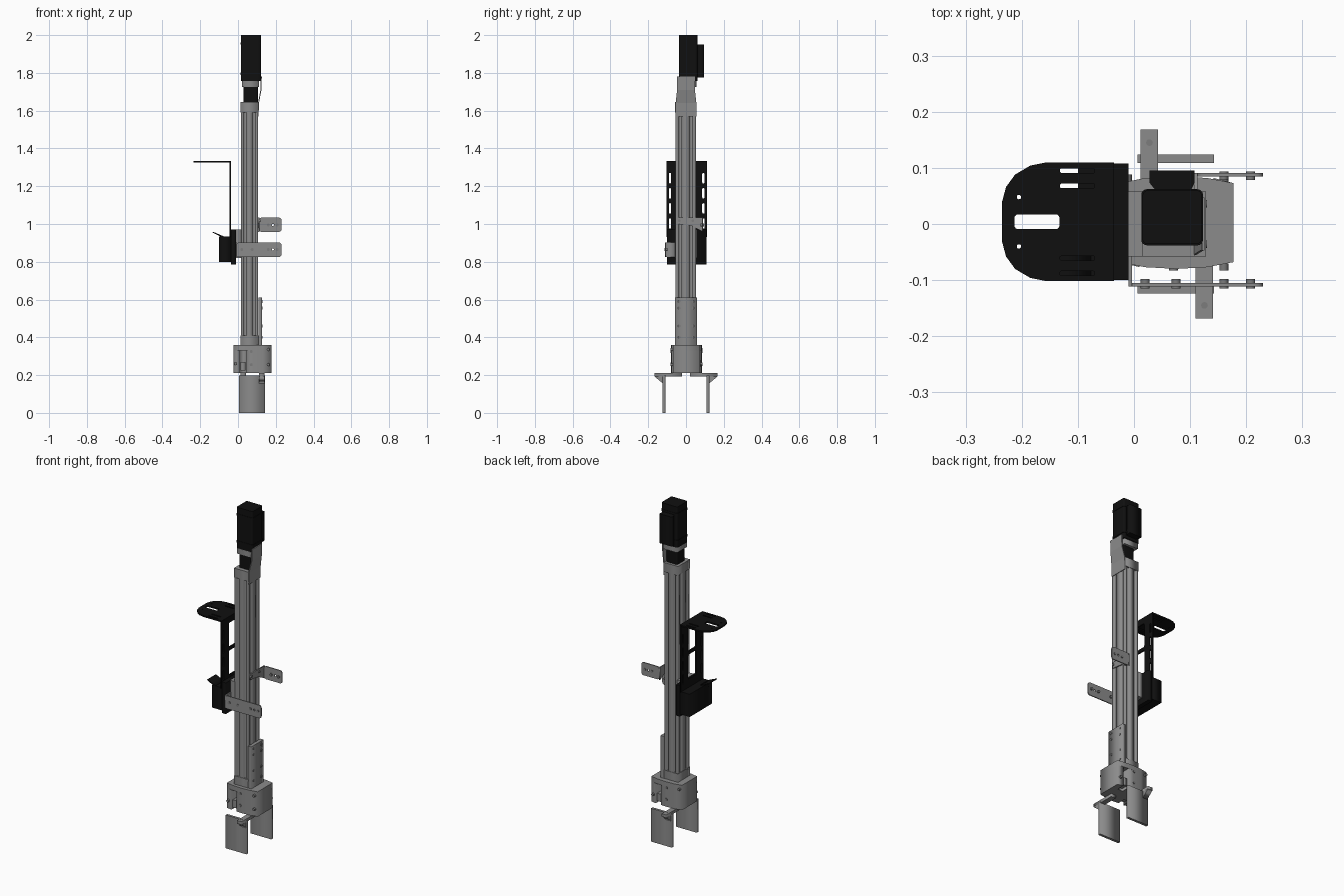
import bpy, math
from mathutils import Matrix

cube = bpy.data.objects.get("Cube")
if cube:
    bpy.data.objects.remove(cube, do_unlink=True)


def material(name, value):
    m = bpy.data.materials.new(name)
    m.use_nodes = True
    m.diffuse_color = (value, value, value, 1)
    m.node_tree.nodes["Principled BSDF"].inputs["Base Color"].default_value = (value, value, value, 1)
    return m


GREY = material("machined_grey", 0.26)
STEEL = material("bolt_grey", 0.2)
BLACK = material("matte_black", 0.005)

# Sketch planes: local u, v, w columns expressed in model axes
PLANES = {
    "z": Matrix(((1, 0, 0, 0), (0, 1, 0, 0), (0, 0, 1, 0), (0, 0, 0, 1))),
    "x": Matrix(((0, 0, 1, 0), (1, 0, 0, 0), (0, 1, 0, 0), (0, 0, 0, 1))),
    "y": Matrix(((1, 0, 0, 0), (0, 0, -1, 0), (0, 1, 0, 0), (0, 0, 0, 1))),
}


def extrude(name, mat, axis, lo, hi, outline, holes=()):
    """Extrude a flat outline with holes along an axis, from lo to hi."""
    curve = bpy.data.curves.new(name, "CURVE")
    curve.dimensions = "2D"
    curve.fill_mode = "BOTH"
    curve.extrude = (hi - lo) / 2
    for loop in [outline, *holes]:
        s = curve.splines.new("POLY")
        s.points.add(len(loop) - 1)
        for p, (u, v) in zip(s.points, loop):
            p.co = (u, v, 0, 1)
        s.use_cyclic_u = True
    tmp = bpy.data.objects.new(name + "_sketch", curve)
    bpy.context.scene.collection.objects.link(tmp)
    bpy.context.view_layer.update()
    mesh = bpy.data.meshes.new_from_object(tmp.evaluated_get(bpy.context.evaluated_depsgraph_get()))
    bpy.data.objects.remove(tmp, do_unlink=True)
    shift = [0, 0, 0]
    shift["xyz".index(axis)] = (lo + hi) / 2
    mesh.transform(Matrix.Translation(shift) @ PLANES[axis])
    mesh.materials.clear()
    mesh.materials.append(mat)
    ob = bpy.data.objects.new(name, mesh)
    bpy.context.scene.collection.objects.link(ob)
    return ob


def rect(u0, u1, v0, v1, r=0.0):
    """Rectangle outline with optional rounded corners."""
    if not r:
        return [(u0, v0), (u1, v0), (u1, v1), (u0, v1)]
    pts = []
    for k, (u, v) in enumerate([(u1 - r, v1 - r), (u0 + r, v1 - r), (u0 + r, v0 + r), (u1 - r, v0 + r)]):
        for i in range(5):
            a = math.pi / 2 * (k + i / 4)
            pts.append((u + r * math.cos(a), v + r * math.sin(a)))
    return pts


def disc(u, v, r, n=12):
    return [(u + r * math.cos(2 * math.pi * i / n), v + r * math.sin(2 * math.pi * i / n)) for i in range(n)]


def box(name, mat, x, y, z, r=0.0):
    return extrude(name, mat, "z", z[0], z[1], rect(*x, *y, r))


def bolts(name, axis, lo, hi, spots, r=0.008, mat=STEEL):
    for i, (u, v) in enumerate(spots):
        extrude(f"{name}_{i + 1}", mat, axis, lo, hi, disc(u, v, r))


# Column: extruded rail with two grooves on every side
def grooved(x0, x1, y0, y1, w=0.007, d=0.008):
    corners = [(x0, y0), (x1, y0), (x1, y1), (x0, y1)]
    pts = []
    for i, (ax, ay) in enumerate(corners):
        bx, by = corners[(i + 1) % 4]
        length = math.hypot(bx - ax, by - ay)
        tx, ty = (bx - ax) / length, (by - ay) / length
        pts.append((ax, ay))
        for f in (0.24, 0.76):
            for off, depth in ((-w, 0), (-w, d), (w, d), (w, 0)):
                s = f * length + off
                pts.append((ax + tx * s - ty * depth, ay + ty * s + tx * depth))
    return pts


extrude("column", GREY, "z", 0.4, 1.6, grooved(0.016, 0.106, -0.056, 0.053))
box("column_foot", GREY, (0.014, 0.109), (-0.058, 0.055), (0.36, 0.41))
box("column_cap", GREY, (0.014, 0.109), (-0.058, 0.055), (1.59, 1.645))

# Lower mounting plate on the column
box("mounting_plate", GREY, (0.108, 0.128), (-0.058, 0.058), (0.36, 0.61))
bolts("plate_bolt", "x", 0.127, 0.13, [(y, z) for y in (-0.036, 0.036) for z in (0.4, 0.46, 0.555, 0.59)], 0.007)

# Motor stack
box("coupler", BLACK, (0.03, 0.105), (-0.035, 0.04), (1.645, 1.725), 0.01)
box("motor_flange", GREY, (0.02, 0.112), (-0.037, 0.055), (1.725, 1.757))
motor = box("motor", BLACK, (0.015, 0.121), (-0.036, 0.06), (1.757, 2.0), 0.01)
bevel = motor.modifiers.new("bevel", "BEVEL")
bevel.width, bevel.limit_method, bevel.angle_limit = 0.006, "ANGLE", math.radians(60)
for z in (1.79, 1.95):
    box("motor_rim", BLACK, (0.013, 0.123), (-0.038, 0.062), (z, z + 0.012), 0.01)
extrude("motor_connector", BLACK, "z", 1.775, 1.95,
        [(0.04, 0.058), (0.1, 0.058), (0.108, 0.073), (0.108, 0.095), (0.028, 0.095), (0.028, 0.073)])

# Bent cover plate beside the motor coupling
rows = [(0.109, 0.055, 1.57), (0.111, 0.055, 1.64), (0.124, 0.047, 1.71), (0.126, 0.047, 1.78)]
verts = [(x, s * y, z) for x, y, z in rows for s in (-1, 1)]
mesh = bpy.data.meshes.new("coupling_cover")
mesh.from_pydata(verts, [], [(2 * i, 2 * i + 1, 2 * i + 3, 2 * i + 2) for i in range(3)])
mesh.materials.append(GREY)
cover = bpy.data.objects.new("coupling_cover", mesh)
bpy.context.scene.collection.objects.link(cover)
cover.modifiers.new("thickness", "SOLIDIFY").thickness = 0.005

# Gripper body: bulged sides, with a slide notch at front and back
left, right = -0.025, 0.177
front = [(left, -0.068), (0.02, -0.077), (0.076, -0.08), (0.13, -0.077), (right, -0.068)]
back = [(right, 0.073), (0.13, 0.082), (0.076, 0.085), (0.02, 0.082), (left, 0.073)]


def notch(x0, x1, outer, inner):
    return [(x0, outer), (x0, inner), (x1, inner), (x1, outer)]


extrude("gripper_top", GREY, "z", 0.33, 0.36, front + back)
extrude("gripper_body", GREY, "z", 0.212, 0.33,
        front[:1] + notch(0.01, 0.044, -0.077, -0.03) + front[2:]
        + back[:1] + notch(0.142, 0.108, 0.082, 0.035) + back[2:])
box("front_slide", GREY, (0.014, 0.04), (-0.07, -0.03), (0.225, 0.27))
box("back_slide", GREY, (0.112, 0.138), (0.035, 0.075), (0.225, 0.27))
bolts("gripper_front_bolt", "y", -0.083, -0.07, [(-0.012, 0.26), (0.07, 0.325), (0.07, 0.255), (0.16, 0.335), (0.16, 0.255)])
bolts("gripper_back_bolt", "y", 0.07, 0.088, [(-0.012, 0.335), (0.07, 0.325), (0.07, 0.255), (0.16, 0.26)])

# Fingers: arm, gusset and gripping plate on each side
for name, s, x0 in (("front", -1, 0.11), ("back", 1, 0.012)):
    x1 = x0 + 0.031

    def span(a, b):
        return (min(s * a, s * b), max(s * a, s * b))
    box(name + "_arm", GREY, (x0, x1), span(0.02, 0.168), (0.192, 0.21))
    extrude(name + "_gusset", GREY, "x", x0, x1, [(s * 0.168, 0.194), (s * 0.122, 0.194), (s * 0.122, 0.155)])
    box(name + "_finger", GREY, (0.006, 0.143), span(0.109, 0.124), (0, 0.198))
    bolts(name + "_arm_bolt", "z", 0.209, 0.212, [((x0 + x1) / 2, s * 0.145)], 0.006)

# Carriage on the column with a black backing block
box("carriage", GREY, (-0.012, 0.018), (-0.058, 0.058), (0.82, 0.97))
box("carriage_block", BLACK, (-0.036, -0.01), (-0.1, 0.108), (0.785, 0.97))

# Front and back angle brackets
bracket_holes = [disc(x, 0.865, 0.006) for x in (0.185, 0.212)]
extrude("front_bracket", GREY, "y", -0.111, -0.105, rect(-0.009, 0.23, 0.825, 0.902, 0.014), bracket_holes[:1])
box("front_bracket_flange", GREY, (-0.01, -0.004), (-0.111, -0.05), (0.825, 0.902))
bolts("front_bracket_bolt", "y", -0.115, -0.098, [(x, 0.865) for x in (0.02, 0.075, 0.16, 0.208)])
extrude("back_bracket", GREY, "y", 0.085, 0.091, rect(0.112, 0.23, 0.958, 1.034, 0.014), [disc(0.185, 0.995, 0.006)])
extrude("back_bracket_flange", GREY, "x", 0.107, 0.113,
        [(0.091, 0.958), (0.091, 1.034), (-0.045, 1.034), (-0.045, 1.0), (0.03, 0.99)])
bolts("back_bracket_bolt", "y", 0.078, 0.094, [(x, 0.995) for x in (0.16, 0.208)])
bolts("back_flange_bolt", "x", 0.112, 0.118, [(y, 1.018) for y in (-0.036, 0.036)], 0.007)

# Holder box and its lip
box("holder_box", BLACK, (-0.1, -0.036), (-0.1, 0.108), (0.8, 0.935))
extrude("holder_lip", BLACK, "y", -0.1, -0.02, [(-0.135, 0.955), (-0.075, 0.925), (-0.07, 0.932), (-0.132, 0.959)])

# Upright slotted plate
windows = [rect(-0.034, 0.042, a, b, 0.008) for a, b in ((0.985, 1.13), (1.15, 1.295))]
windows += [rect(y - 0.006, y + 0.006, z, z + 0.055, 0.005)
            for y in (-0.085, 0.092) for z in (0.975, 1.055, 1.135, 1.215)]
extrude("upright_plate", BLACK, "x", -0.044, -0.036, rect(-0.102, 0.11, 0.93, 1.33), windows)

# Rounded shelf with slots
shelf = [(-0.036, -0.102), (-0.036, 0.11), (-0.155, 0.11), (-0.185, 0.104), (-0.212, 0.088), (-0.228, 0.066),
         (-0.235, 0.04), (-0.235, -0.032), (-0.228, -0.058), (-0.212, -0.08), (-0.185, -0.096), (-0.155, -0.102)]
slots = [rect(-0.213, -0.133, -0.009, 0.017, 0.006)]
slots += [rect(-0.132, -0.07, y - 0.004, y + 0.004, 0.003) for y in (-0.088, -0.061, 0.068, 0.095)]
slots += [disc(-0.205, y, 0.004) for y in (-0.04, 0.048)]
extrude("shelf", BLACK, "z", 1.325, 1.333, shelf, slots)
